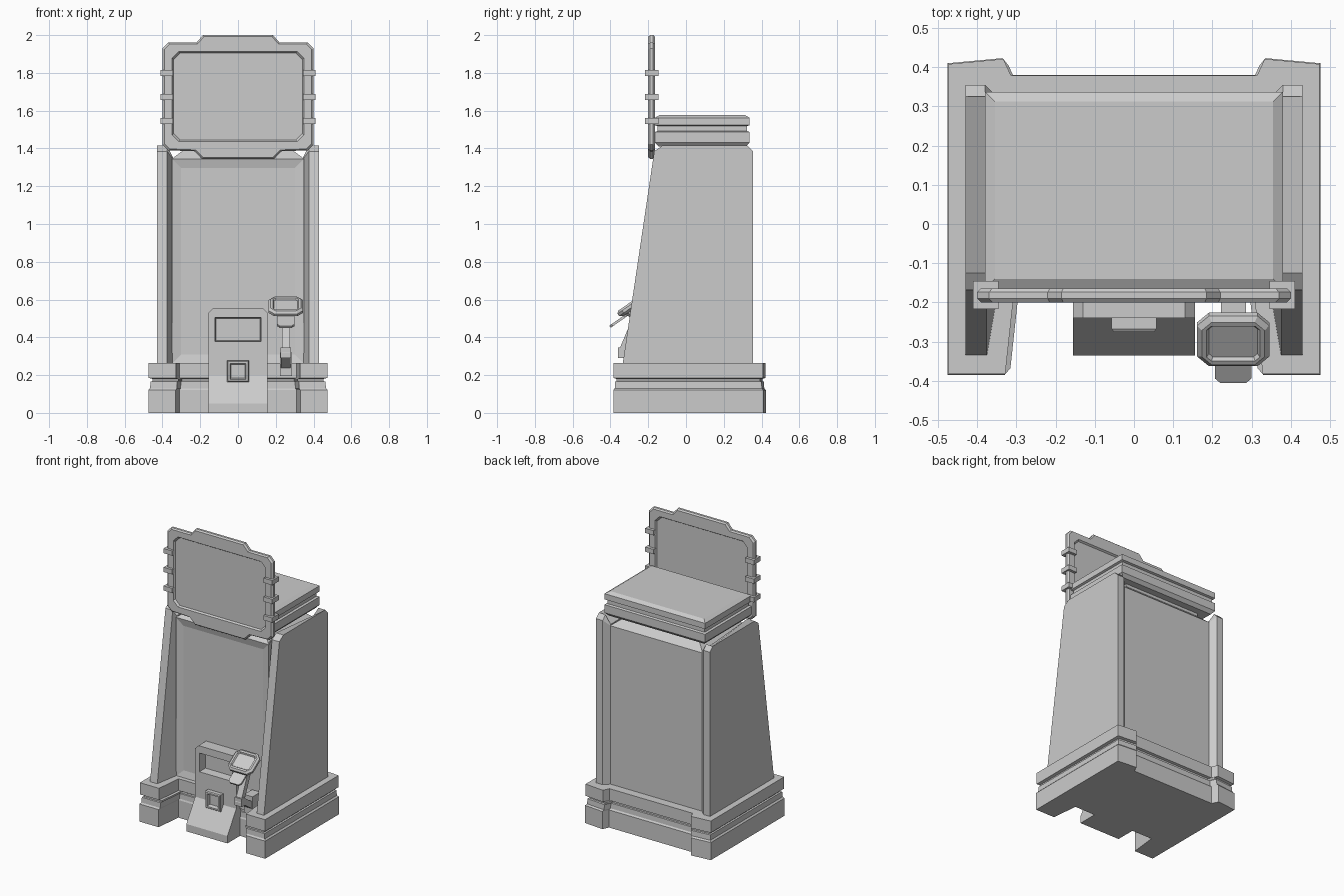
import bpy, bmesh
from mathutils import Matrix, Vector
from math import radians

if "Cube" in bpy.data.objects:
    bpy.data.objects.remove(bpy.data.objects["Cube"])


def loft(name, rings, matrix=None, inset=None):
    """Skin a list of equal-length rings and cap both ends."""
    bm = bmesh.new()
    vs = [[bm.verts.new(p) for p in r] for r in rings]
    n = len(rings[0])
    for a, b in zip(vs, vs[1:]):
        for i in range(n):
            j = (i + 1) % n
            bm.faces.new((a[i], a[j], b[j], b[i]))
    bm.faces.new(vs[0])
    bm.faces.new(vs[-1])
    bmesh.ops.recalc_face_normals(bm, faces=bm.faces)
    if inset:
        face = min(bm.faces, key=lambda f: f.calc_center_median().y)
        bmesh.ops.inset_region(bm, faces=[face], thickness=inset[0])
        bmesh.ops.translate(bm, verts=face.verts, vec=(0, inset[1], 0))
    if matrix:
        bm.transform(matrix)
    me = bpy.data.meshes.new(name)
    bm.to_mesh(me)
    bm.free()
    ob = bpy.data.objects.new(name, me)
    bpy.context.collection.objects.link(ob)
    return ob


def rect(x0, x1, y0, y1, z):
    return [(x0, y0, z), (x1, y0, z), (x1, y1, z), (x0, y1, z)]


def box(name, x0, x1, y0, y1, z0, z1):
    return loft(name, [rect(x0, x1, y0, y1, z0), rect(x0, x1, y0, y1, z1)])


def octagon(hx, hy, c):
    """Rectangle with cut corners, as 2D points."""
    return [(-hx + c, -hy), (hx - c, -hy), (hx, -hy + c), (hx, hy - c),
            (hx - c, hy), (-hx + c, hy), (-hx, hy - c), (-hx, -hy + c)]


def cut(ob, cutter):
    cutter.hide_render = True
    cutter.hide_viewport = True
    cutter.display_type = 'WIRE'
    m = ob.modifiers.new("cut", 'BOOLEAN')
    m.operation = 'DIFFERENCE'
    m.solver = 'EXACT'
    m.object = cutter


def beam(name, p, q, w, t):
    """Square bar between two points."""
    p, q = Vector(p), Vector(q)
    d = q - p
    m = Matrix.Translation(p) @ d.to_track_quat('Z', 'X').to_matrix().to_4x4()
    # X of the track frame stays in the side plane, so swap widths accordingly
    ax = abs((m.to_3x3() @ Vector((1, 0, 0))).x)
    hx, hy = (w, t) if ax > 0.5 else (t, w)
    return loft(name, [rect(-hx, hx, -hy, hy, 0),
                       rect(-hx, hx, -hy, hy, d.length)], m)


# Plinth: stepped layers with a groove
half = [(.31, -.2), (.33, -.385), (.475, -.385), (.475, .41), (.335, .423), (.315, .38)]
plan = half + [(-x, y) for x, y in reversed(half)]
layers = [(1, 0), (1, .12), (.98, .13), (.975, .165), (.955, .168), (.955, .18),
          (.995, .185), (.995, .265)]
loft("plinth", [[(x * s, y * s, z) for x, y in plan] for s, z in layers])

# Cabinet body with inset front panel and chamfered top
loft("cabinet_body", [rect(-.35, .35, -.17, .32, .26),
                      rect(-.35, .35, -.17, .32, 1.345)], inset=(.07, .012))
loft("cabinet_top", [rect(-.35, .35, -.17, .32, 1.345),
                     rect(-.29, .29, -.12, .27, 1.39),
                     rect(-.29, .29, -.12, .27, 1.43)])


# Side wings: sloped front, chamfered top, angled inner edges
def wing_ring(yf, yb, z, zi, s):
    return [(s * .43, yf, z), (s * .43, yb, z), (s * .38, yb, z),
            (s * .345, min(yb, .32), zi), (s * .345, -.16, zi), (s * .375, yf, z)]


for side, s in (("left", -1), ("right", 1)):
    loft(side + "_wing", [wing_ring(-.335, .355, .26, .26, s),
                          wing_ring(-.168, .355, 1.385, 1.345, s),
                          wing_ring(-.125, .325, 1.415, 1.355, s)])

# Roof cap: two tiers with a groove
tiers = [(.02, 1.41), (0, 1.432), (0, 1.487), (.014, 1.492), (.014, 1.518),
         (0, 1.523), (0, 1.562), (.025, 1.577)]
loft("roof_cap", [rect(-.38 + d, .38 - d, -.165 + d, .337 - d, z) for d, z in tiers])

# Sign frame with a recess front and back
half = [(.19, 1.345), (.23, 1.385), (.37, 1.39), (.4, 1.42),
        (.4, 1.93), (.37, 1.96), (.22, 1.96), (.185, 2.0)]
outline = half + [(-x, z) for x, z in reversed(half)]
zc = 1.6725
sign = loft("sign_frame", [[(x * s, y, zc + (z - zc) * s) for x, z in outline]
                           for s, y in ((.975, -.2), (1, -.19), (1, -.174), (.975, -.164))])
for nm, y0, y1 in (("front", -.21, -.188), ("back", -.154, -.176)):
    cut(sign, loft("sign_recess_cutter_" + nm,
                   [[(x, y, 1.675 + z) for x, z in octagon(.355 - d, .245 - d, .035)]
                    for y, d in ((y0, 0), (y1, .014))]))

# Clips along both sides of the sign
for side, s in (("left", -1), ("right", 1)):
    for i, z in enumerate((1.545, 1.672, 1.8)):
        x0, x1 = sorted((s * .345, s * .41))
        box(f"{side}_sign_clip_{i + 1}", x0, x1, -.217, -.145, z - .016, z + .016)

# Dispenser with flared toe and collection slot
disp = loft("dispenser", [rect(-.155, .155, -.335, -.15, 0),
                          rect(-.155, .155, -.335, -.15, .05),
                          rect(-.155, .155, -.24, -.15, .2),
                          rect(-.155, .155, -.24, -.15, .53),
                          rect(-.13, .13, -.24, -.15, .555)])
cut(disp, loft("slot_cutter", [
    [(sx * (.125 - d), y, .442 + sz * (.066 - d))
     for sx, sz in ((-1, -1), (1, -1), (1, 1), (-1, 1))]
    for y, d in ((-.26, 0), (-.185, .008))]))

# Button housing: raised square with a recessed face
loft("button_housing", [
    [(sx * h, y, .22 + sz * h) for sx, sz in ((-1, -1), (1, -1), (1, 1), (-1, 1))]
    for h, y in ((.057, -.2), (.057, -.268), (.052, -.275), (.042, -.275), (.036, -.25))])

# Tilted terminal head, its tapered underside and card tray
tilt = Matrix.Translation((.253, -.297, .567)) @ Matrix.Rotation(radians(35), 4, 'X')


def head_ring(hx, hy, c, w, v=0):
    return [(x, y + v, w) for x, y in octagon(hx, hy, c)]


loft("terminal_head", [head_ring(.075, .06, .025, -.025), head_ring(.092, .078, .03, -.012),
                       head_ring(.092, .078, .03, .003), head_ring(.08, .066, .025, .014),
                       head_ring(.068, .054, .012, .014), head_ring(.062, .048, .01, .004)], tilt)
loft("terminal_underside", [head_ring(.055, .045, .015, -.025),
                            head_ring(.045, .035, .012, -.05),
                            head_ring(.024, .022, .006, -.08)], tilt)
loft("card_tray", [head_ring(.047, .055, .015, -.037, -.095),
                   head_ring(.047, .055, .015, -.024, -.095)], tilt)

# Jointed arm and wall bracket
beam("arm_upper", (.253, -.345, .31), (.253, -.26, .51), .021, .018)
beam("arm_lower", (.253, -.21, .235), (.253, -.348, .33), .026, .02)
box("arm_elbow", .226, .28, -.36, -.325, .29, .345)
box("arm_bracket", .222, .285, -.25, -.165, .195, .32)
